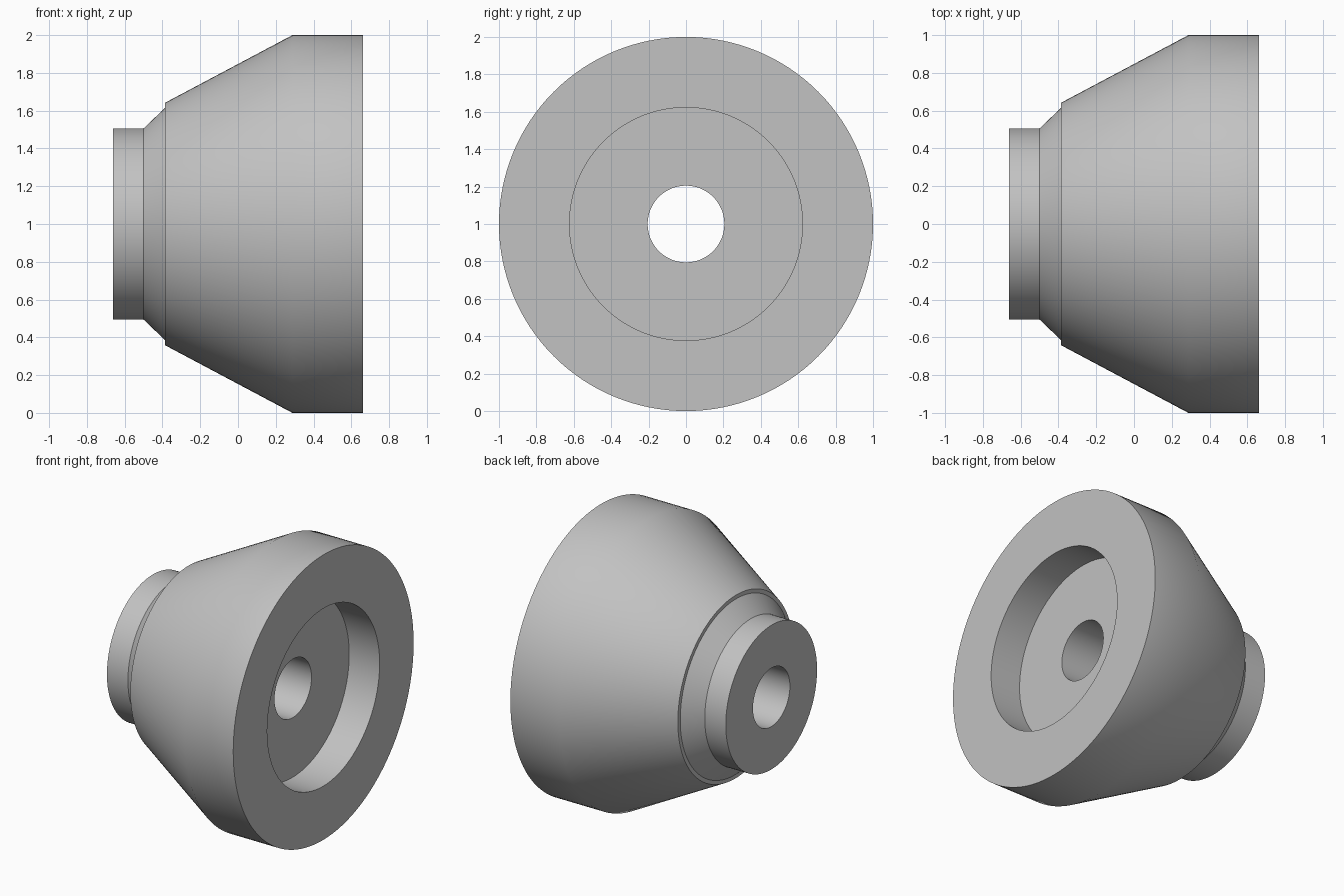
import bpy, bmesh, math
from mathutils import Vector

cube = bpy.data.objects.get("Cube")
if cube:
    bpy.data.objects.remove(cube, do_unlink=True)

# Plain grey material
grey = bpy.data.materials.new("plain_grey")
grey.use_nodes = True
colour = (0.54, 0.54, 0.54, 1)
grey.diffuse_color = colour
grey.node_tree.nodes["Principled BSDF"].inputs["Base Color"].default_value = colour

# Closed cross-section as (position along x, radius)
BORE, RECESS, END, FLOOR = 0.205, 0.623, 0.663, 0.427
profile = [
    (-END, BORE), (-END, 0.506),          # small end face
    (-0.5, 0.506), (-0.386, 0.615),       # neck and short cone
    (-0.386, 0.642), (0.288, 1.0),        # shoulder step and main cone
    (END, 1.0), (END, RECESS),            # rim and large end face
    (FLOOR, RECESS), (FLOOR, BORE),       # recess wall and floor
]

# Revolve the section around the x axis
bm = bmesh.new()
verts = [bm.verts.new((x, 0, r)) for x, r in profile]
edges = [bm.edges.new((v, verts[(i + 1) % len(verts)])) for i, v in enumerate(verts)]
bmesh.ops.spin(bm, geom=verts + edges, cent=Vector((0, 0, 0)), axis=Vector((1, 0, 0)),
               angle=math.tau, steps=128, use_merge=True)
bmesh.ops.remove_doubles(bm, verts=bm.verts[:], dist=0.0001)
bmesh.ops.translate(bm, verts=bm.verts[:], vec=(0, 0, 1))
bmesh.ops.recalc_face_normals(bm, faces=bm.faces[:])
mesh = bpy.data.meshes.new("conical_bushing")
bm.to_mesh(mesh)
bm.free()
mesh.materials.append(grey)

bushing = bpy.data.objects.new("conical_bushing", mesh)
bpy.context.collection.objects.link(bushing)
bpy.ops.object.select_all(action="DESELECT")
bushing.select_set(True)
bpy.context.view_layer.objects.active = bushing
bpy.ops.object.shade_smooth_by_angle(angle=math.radians(32))
